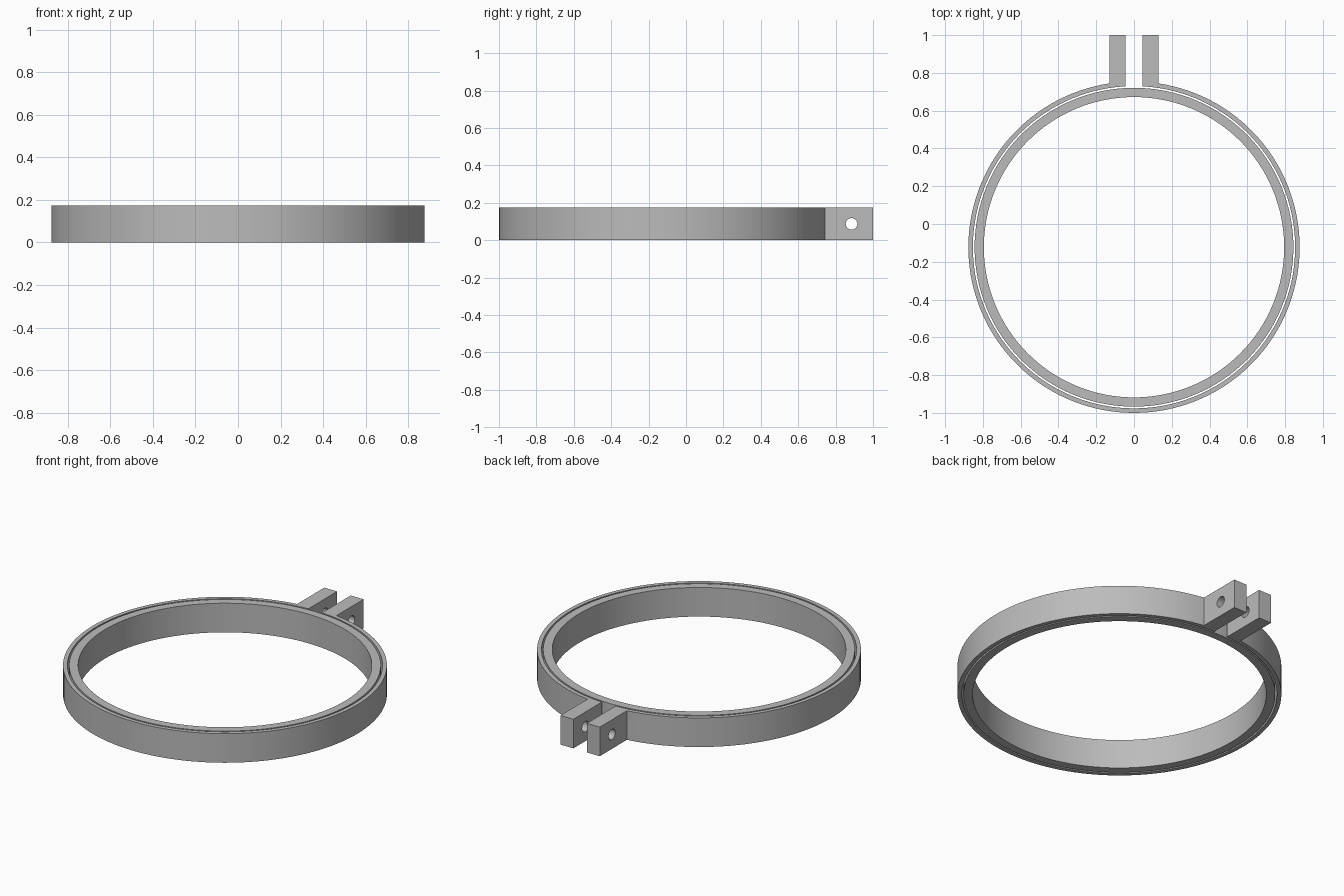
import bpy, bmesh, math

if "Cube" in bpy.data.objects:
    bpy.data.objects.remove(bpy.data.objects["Cube"], do_unlink=True)

HEIGHT = 0.174
CENTRE_Y = -0.123
SEGMENTS = 128
OUTER_R, OUTER_BORE = 0.877, 0.853      # split outer hoop
INNER_R, INNER_BORE = 0.844, 0.795      # closed inner hoop
TAB_IN, TAB_OUT = 0.045, 0.13           # x extent of each clamp tab

grey = bpy.data.materials.new("light_grey")
grey.use_nodes = True
colour = (0.5, 0.5, 0.5, 1)
grey.diffuse_color = colour
grey.node_tree.nodes["Principled BSDF"].inputs["Base Color"].default_value = colour


def arc(radius, x_end):
    """Points round the hoop from x_end to -x_end, passing the front."""
    start = math.acos(x_end / radius)
    sweep = 2 * (math.pi / 2 + start)
    steps = [start - sweep * i / SEGMENTS for i in range(SEGMENTS + 1)]
    return [(radius * math.cos(a), CENTRE_Y + radius * math.sin(a)) for a in steps]


def finish(obj):
    obj.data.materials.clear()
    obj.data.materials.append(grey)
    bpy.ops.object.select_all(action="DESELECT")
    obj.select_set(True)
    bpy.context.view_layer.objects.active = obj
    bpy.ops.object.shade_smooth_by_angle(angle=math.radians(30))


def new_object(name, bm):
    bmesh.ops.recalc_face_normals(bm, faces=bm.faces)
    mesh = bpy.data.meshes.new(name)
    bm.to_mesh(mesh)
    bm.free()
    obj = bpy.data.objects.new(name, mesh)
    bpy.context.collection.objects.link(obj)
    return obj


def extrude_up(bm):
    result = bmesh.ops.extrude_face_region(bm, geom=bm.faces[:])
    top = [v for v in result["geom"] if isinstance(v, bmesh.types.BMVert)]
    bmesh.ops.translate(bm, verts=top, vec=(0, 0, HEIGHT))


# Inner hoop: a flat band of quads raised to full height
bm = bmesh.new()
rings = []
for radius in (INNER_R, INNER_BORE):
    angles = [2 * math.pi * i / SEGMENTS for i in range(SEGMENTS)]
    rings.append([bm.verts.new((radius * math.cos(a), CENTRE_Y + radius * math.sin(a), 0))
                  for a in angles])
outer, inner = rings
for i in range(SEGMENTS):
    j = (i + 1) % SEGMENTS
    bm.faces.new((outer[i], outer[j], inner[j], inner[i]))
extrude_up(bm)
finish(new_object("inner_hoop", bm))

# Outer hoop: one split outline that includes both clamp tabs
outline = [(TAB_IN, 1), (TAB_OUT, 1)]
outline += arc(OUTER_R, TAB_OUT)
outline += [(-TAB_OUT, 1), (-TAB_IN, 1)]
outline += reversed(arc(OUTER_BORE, TAB_IN))
bm = bmesh.new()
bm.faces.new([bm.verts.new((x, y, 0)) for x, y in outline])
extrude_up(bm)
hoop = new_object("outer_hoop_with_tabs", bm)

# Screw hole through both tabs
bpy.ops.mesh.primitive_cylinder_add(vertices=32, radius=0.031, depth=0.5,
                                    location=(0, 0.885, HEIGHT / 2),
                                    rotation=(0, math.pi / 2, 0))
cutter = bpy.context.object
cutter.name = "screw_hole_cutter"
cutter.hide_render = True
cut = hoop.modifiers.new("screw_hole", "BOOLEAN")
cut.operation = "DIFFERENCE"
cut.solver = "EXACT"
cut.object = cutter
bpy.context.view_layer.objects.active = hoop
bpy.ops.object.modifier_apply(modifier=cut.name)
bpy.data.objects.remove(cutter, do_unlink=True)
finish(hoop)
